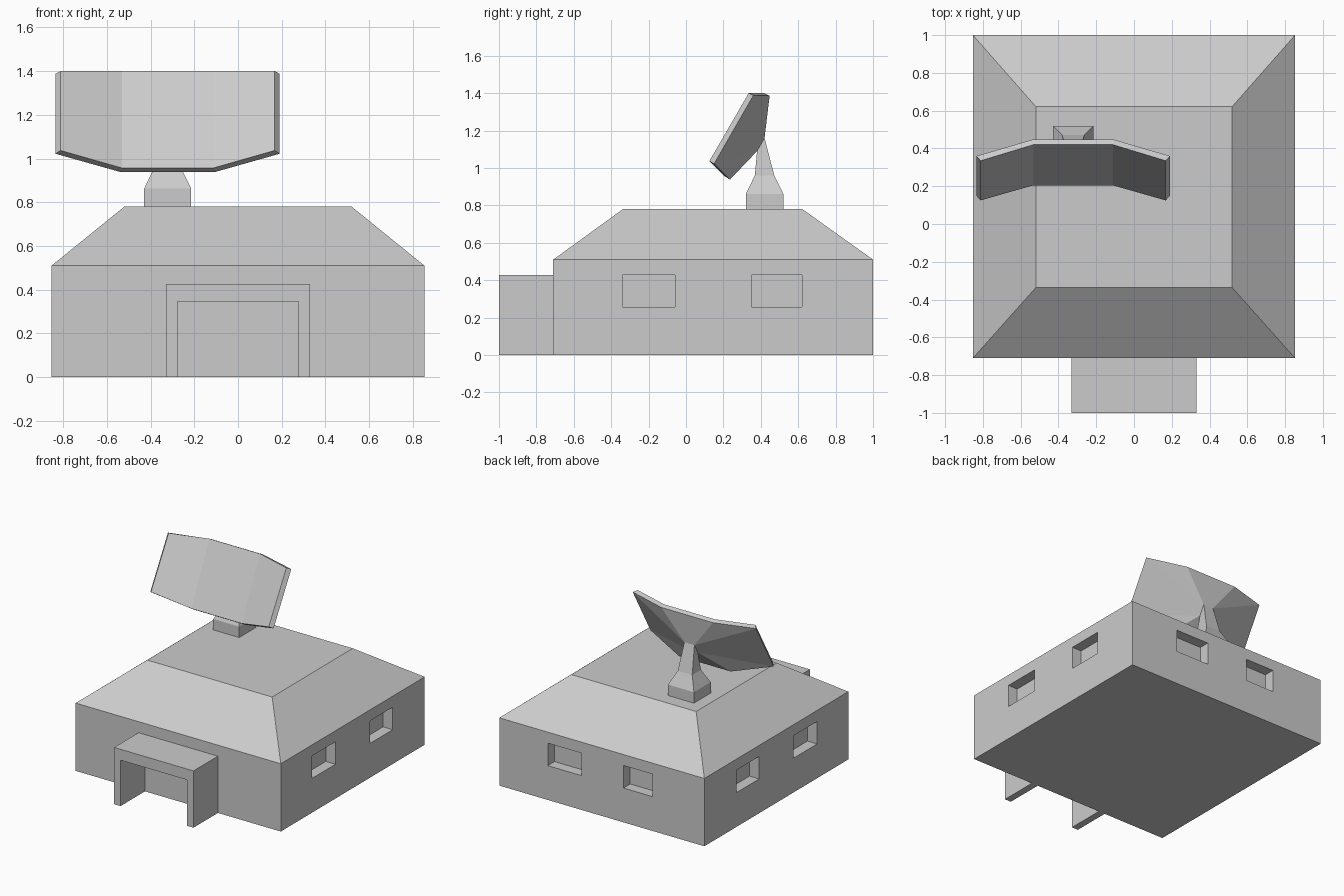
import bpy
import bmesh

cube = bpy.data.objects.get("Cube")
if cube:
    bpy.data.objects.remove(cube, do_unlink=True)

grey = bpy.data.materials.new("plain_grey")
grey.use_nodes = True
colour = (0.6, 0.6, 0.6, 1)
grey.diffuse_color = colour
grey.node_tree.nodes["Principled BSDF"].inputs["Base Color"].default_value = colour


def finish(name, bm):
    bmesh.ops.recalc_face_normals(bm, faces=bm.faces)
    mesh = bpy.data.meshes.new(name)
    bm.to_mesh(mesh)
    bm.free()
    mesh.materials.append(grey)
    obj = bpy.data.objects.new(name, mesh)
    bpy.context.collection.objects.link(obj)
    return obj


def rect(x0, x1, y0, y1, z0, z1=None):
    """Rectangular ring; z0 is the height at y0, z1 the height at y1."""
    z1 = z0 if z1 is None else z1
    return [(x0, y0, z0), (x1, y0, z0), (x1, y1, z1), (x0, y1, z1)]


def bridge(bm, a, b):
    for i in range(len(a)):
        j = (i + 1) % len(a)
        bm.faces.new((a[i], a[j], b[j], b[i]))


def loft(bm, rings):
    """Closed solid through a stack of matching rings."""
    loops = [[bm.verts.new(p) for p in ring] for ring in rings]
    for a, b in zip(loops, loops[1:]):
        bridge(bm, a, b)
    bm.faces.new(loops[0])
    bm.faces.new(loops[-1])


def box(bm, x0, x1, y0, y1, z0, z1):
    loft(bm, [rect(x0, x1, y0, y1, z0), rect(x0, x1, y0, y1, z1)])


# Building with sloped roof
W, FRONT, BACK = 0.853, -0.71, 1.0
bm = bmesh.new()
loft(bm, [rect(-W, W, FRONT, BACK, 0),
          rect(-W, W, FRONT, BACK, 0.51),
          rect(-0.52, 0.52, -0.337, 0.622, 0.78)])
building = finish("building", bm)

# Recessed windows: two on each side wall and two on the back wall
bm = bmesh.new()
depth, sill, head = 0.08, 0.258, 0.427
for y0, y1 in ((-0.34, -0.06), (0.35, 0.62)):
    for s in (-1, 1):
        xs = sorted((s * (W - depth), s * (W + 0.1)))
        box(bm, *xs, y0, y1, sill, head)
for x0, x1 in ((-0.42, -0.18), (0.17, 0.45)):
    box(bm, x0, x1, BACK - depth, BACK + 0.1, sill, head)
cutter = finish("window_cutter", bm)
cutter.hide_render = True
mod = building.modifiers.new("windows", 'BOOLEAN')
mod.operation = 'DIFFERENCE'
mod.solver = 'EXACT'
mod.object = cutter
deps = bpy.context.evaluated_depsgraph_get()
cut_mesh = bpy.data.meshes.new_from_object(building.evaluated_get(deps))
building.modifiers.clear()
building.data = cut_mesh
bpy.data.objects.remove(cutter, do_unlink=True)

# Entrance porch: arch profile extruded back to the wall
arch = [(-0.33, 0), (-0.33, 0.427), (0.33, 0.427), (0.33, 0),
        (0.277, 0), (0.277, 0.345), (-0.277, 0.345), (-0.277, 0)]
bm = bmesh.new()
loft(bm, [[(x, y, z) for x, z in arch] for y in (-1.0, FRONT)])
finish("porch", bm)

# Dish mast, ending in a tilted head
CX = -0.322
head_low, head_high, head_w = (0.38, 1.09), (0.42, 1.16), 0.042
bm = bmesh.new()
loft(bm, [rect(CX - 0.108, CX + 0.108, 0.32, 0.52, 0.78),
          rect(CX - 0.108, CX + 0.108, 0.32, 0.52, 0.862),
          rect(CX - 0.06, CX + 0.06, 0.368, 0.472, 0.96),
          rect(CX - head_w, CX + head_w, head_low[0], head_high[0],
               head_low[1], head_high[1])])
finish("dish_mast", bm)


def dish_loop(bm, wi, wo, top_in, top_out, low_in, low_out):
    """Eight-point outline: along the top, then back along the bottom."""
    half = [(wo, top_out), (wi, top_in)]
    low = [(wo, low_out), (wi, low_in)]
    pts = [(-x, p) for x, p in half] + [(x, p) for x, p in half[::-1]]
    pts += low + [(-x, p) for x, p in low[::-1]]
    # order of the bottom run: right outer, right inner, left inner, left outer
    return [bm.verts.new((CX + x, *p)) for x, p in pts]


# Three-panel dish with a rim and a faceted back that narrows to the mast head
bm = bmesh.new()
f = dish_loop(bm, 0.21, 0.49, (0.42, 1.40), (0.335, 1.40), (0.205, 0.957), (0.125, 1.037))
r = dish_loop(bm, 0.215, 0.513, (0.447, 1.386), (0.36, 1.388), (0.235, 0.938), (0.15, 1.022))
h = [bm.verts.new((CX + x, *p)) for x, p in
     ((-head_w, head_high), (head_w, head_high), (head_w, head_low), (-head_w, head_low))]
for a in range(3):
    bm.faces.new((f[a], f[a + 1], f[6 - a], f[7 - a]))
bridge(bm, f, r)
bm.faces.new((r[1], r[2], h[1], h[0]))
bm.faces.new((r[5], r[6], h[3], h[2]))
for top_in, top_out, low_out, low_in, ht, hl in ((2, 3, 4, 5, 1, 2), (1, 0, 7, 6, 0, 3)):
    bm.faces.new((r[top_in], r[top_out], h[ht]))
    bm.faces.new((r[top_out], r[low_out], h[ht]))
    bm.faces.new((r[low_out], h[hl], h[ht]))
    bm.faces.new((r[low_out], r[low_in], h[hl]))
bm.faces.new(h)
finish("dish", bm)
